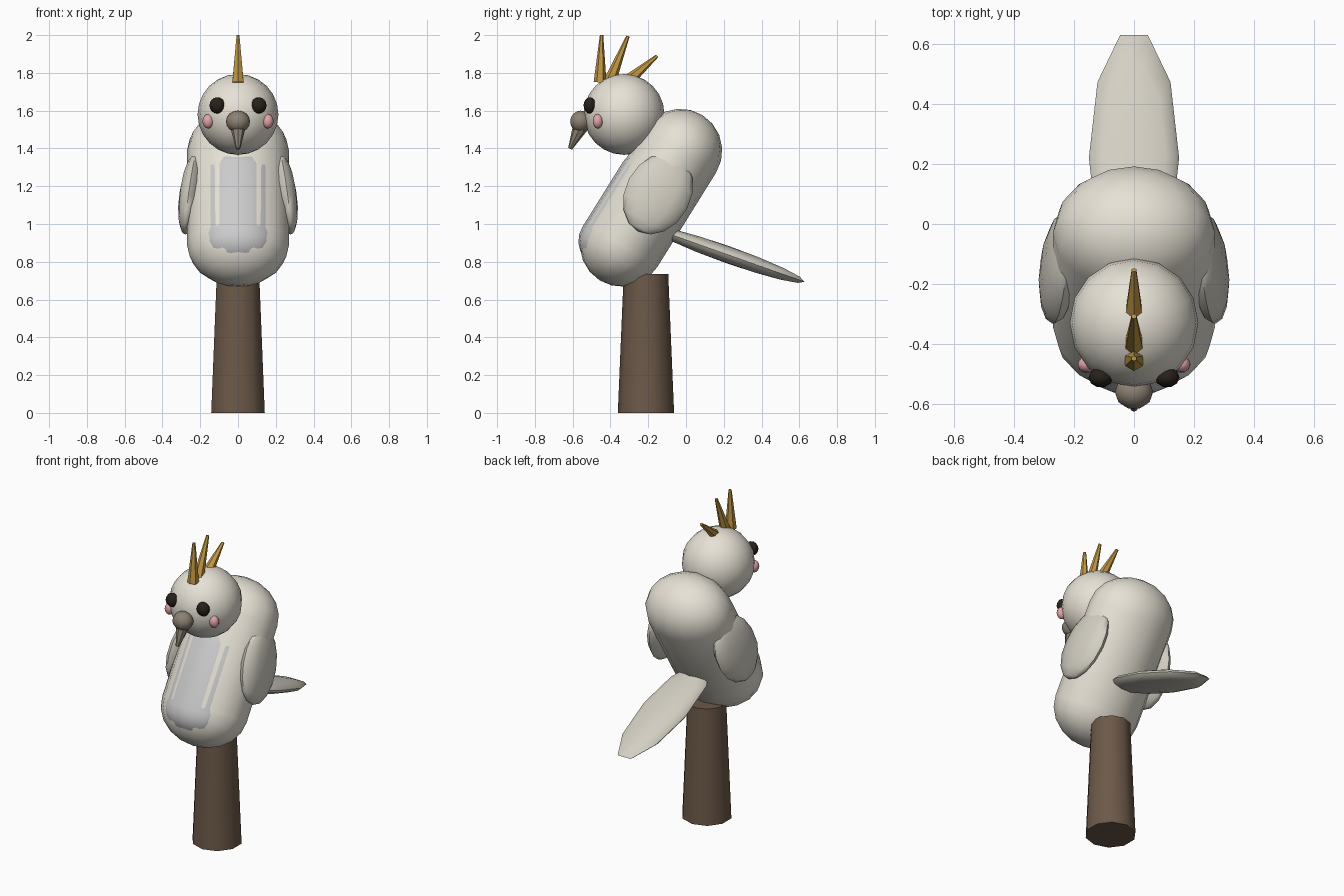
import bpy, bmesh, math
from mathutils import Vector, Matrix

if "Cube" in bpy.data.objects:
    bpy.data.objects.remove(bpy.data.objects["Cube"])


def material(name, rgb):
    m = bpy.data.materials.new(name)
    m.diffuse_color = (*rgb, 1)
    m.use_nodes = True
    m.node_tree.nodes["Principled BSDF"].inputs["Base Color"].default_value = m.diffuse_color
    return m


CREAM = material("cream", (0.80, 0.76, 0.67))
WING = material("wing_grey", (0.66, 0.63, 0.55))
WHITE = material("white", (0.87, 0.86, 0.85))
BLACK = material("black", (0.02, 0.015, 0.01))
PINK = material("pink", (0.75, 0.37, 0.39))
HORN = material("horn", (0.26, 0.22, 0.17))
GOLD = material("gold", (0.55, 0.32, 0.06))
BARK = material("bark", (0.15, 0.10, 0.065))


def lathe(name, profile, sides, mat, matrix, smooth=40, phase=0.0):
    """Spin (radius, z) points around local z; radius 0 makes a pole."""
    bm = bmesh.new()
    rings = []
    for r, z in profile:
        if r < 1e-5:
            rings.append([bm.verts.new((0, 0, z))] * sides)
        else:
            rings.append([bm.verts.new((r * math.cos(phase + math.tau * i / sides),
                                        r * math.sin(phase + math.tau * i / sides), z))
                          for i in range(sides)])
    for a, b in zip(rings, rings[1:]):
        for i in range(sides):
            j = (i + 1) % sides
            bm.faces.new(list(dict.fromkeys((a[i], a[j], b[j], b[i]))))
    for ring in (rings[0], rings[-1]):
        if ring[0] is not ring[1]:
            bm.faces.new(ring)
    bm.transform(matrix)
    bmesh.ops.recalc_face_normals(bm, faces=bm.faces)
    me = bpy.data.meshes.new(name)
    bm.to_mesh(me)
    bm.free()
    ob = bpy.data.objects.new(name, me)
    bpy.context.collection.objects.link(ob)
    me.materials.append(mat)
    if smooth:
        bpy.ops.object.select_all(action="DESELECT")
        ob.select_set(True)
        bpy.context.view_layer.objects.active = ob
        bpy.ops.object.shade_smooth_by_angle(angle=math.radians(smooth))
    return ob


def ellipsoid(name, loc, size, mat, rot=Matrix(), sides=16, rings=10):
    prof = [(math.sin(math.pi * k / rings), -math.cos(math.pi * k / rings))
            for k in range(rings + 1)]
    return lathe(name, prof, sides, mat,
                 Matrix.Translation(loc) @ rot @ Matrix.Diagonal((*size, 1)), 60)


def along(p, q):
    """Frame at p with local z pointing to q (both in the x = 0 plane)."""
    d = Vector(q) - Vector(p)
    return Matrix.Translation(p) @ Matrix.Rotation(-math.atan2(d.y, d.z), 4, "X"), d.length


def capsule(name, p, q, rx, r, mat, rings=5):
    m, length = along(p, q)
    angles = [math.pi / 2 * k / rings for k in range(rings + 1)]
    prof = [(r * math.sin(a), -r * math.cos(a)) for a in angles]
    prof += [(r * math.cos(a), length + r * math.sin(a)) for a in angles]
    return lathe(name, prof, 16, mat, m @ Matrix.Diagonal((rx / r, 1, 1, 1)), 60)


def cone(name, p, q, r1, r2, sides, mat, smooth=0, phase=math.pi / 2):
    m, length = along(p, q)
    return lathe(name, [(r1, 0), (r2, length)], sides, mat, m, smooth, phase)


# Perch, body, belly patch and head
cone("perch_post", (0, -0.212, 0), (0, -0.212, 0.735), 0.149, 0.118, 10, BARK, 40)
capsule("body", (0, -0.34, 0.89), (0, -0.03, 1.388), 0.27, 0.222, CREAM)
capsule("belly", (0, -0.43, 0.91), (0, -0.213, 1.258), 0.20, 0.14, WHITE)
ellipsoid("head", (0, -0.328, 1.58), (0.214, 0.214, 0.214), CREAM, rings=12)

# Tail
ellipsoid("tail", (0, 0.22, 0.838), (0.15, 0.455, 0.045), WING,
          Matrix.Rotation(math.radians(-19.5), 4, "X"), 10, 8)

# Paired wings, eyes and cheeks
for side, s in (("left", -1), ("right", 1)):
    tilt = Matrix.Rotation(math.radians(-28), 4, "X") @ Matrix.Rotation(math.radians(-8 * s), 4, "Y")
    ellipsoid(side + "_wing", (s * 0.25, -0.148, 1.16), (0.06, 0.173, 0.228), WING, tilt, 12, 8)
    ellipsoid(side + "_eye", (s * 0.11, -0.51, 1.628), (0.041, 0.034, 0.043), BLACK, sides=10, rings=8)
    ellipsoid(side + "_cheek", (s * 0.158, -0.467, 1.544), (0.03, 0.028, 0.038), PINK, sides=10, rings=8)

# Beak
ellipsoid("beak_base", (0, -0.558, 1.542), (0.064, 0.058, 0.058), HORN, sides=10, rings=8)
cone("beak_tip", (0, -0.556, 1.52), (0, -0.614, 1.398), 0.043, 0.011, 8, HORN, 30)

# Crest feathers
for i, (p, q) in enumerate([((0, -0.455, 1.75), (0, -0.447, 2.0)),
                            ((0, -0.405, 1.75), (0, -0.307, 1.995)),
                            ((0, -0.31, 1.755), (0, -0.153, 1.89))]):
    cone(f"crest_feather_{i + 1}", p, q, 0.034, 0.009, 6, GOLD)
